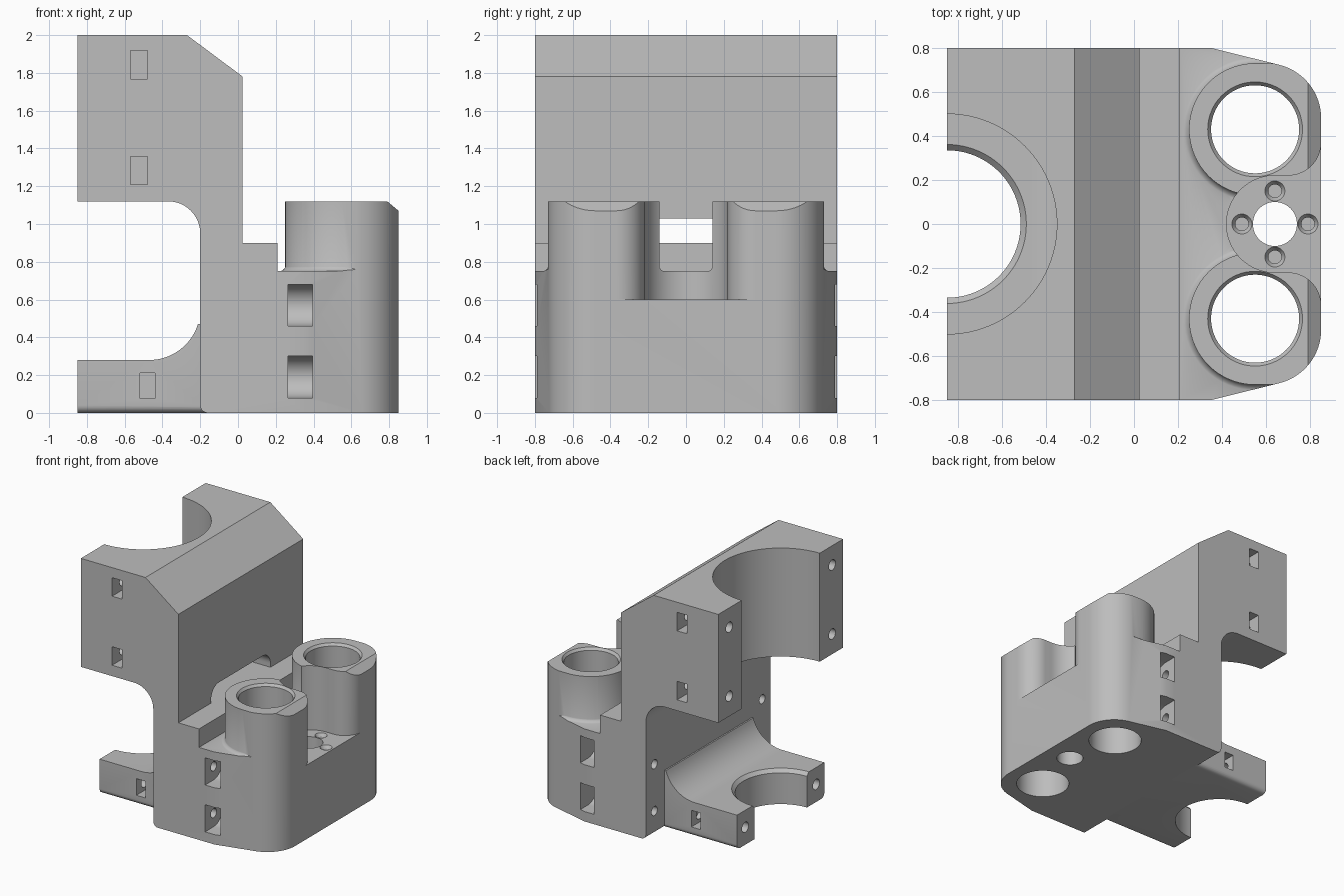
import bpy, bmesh, math
from mathutils import Vector

if "Cube" in bpy.data.objects:
    bpy.data.objects.remove(bpy.data.objects["Cube"], do_unlink=True)

grey = bpy.data.materials.new("plain grey")
grey.use_nodes = True
grey.diffuse_color = (0.51, 0.51, 0.51, 1)
grey.node_tree.nodes["Principled BSDF"].inputs["Base Color"].default_value = (0.51, 0.51, 0.51, 1)

# Axis mapping: profile (u, v) and extrusion depth w
AXES = {"x": lambda u, v, w: (w, u, v),
        "y": lambda u, v, w: (u, w, v),
        "z": lambda u, v, w: (u, v, w)}


def arc(cx, cy, r, a0, a1, n=16):
    return [(cx + r * math.cos(math.radians(a0 + (a1 - a0) * i / n)),
             cy + r * math.sin(math.radians(a0 + (a1 - a0) * i / n))) for i in range(n + 1)]


def finish(name, bm):
    bmesh.ops.recalc_face_normals(bm, faces=bm.faces)
    me = bpy.data.meshes.new(name)
    bm.to_mesh(me)
    bm.free()
    me.materials.append(grey)
    ob = bpy.data.objects.new(name, me)
    bpy.context.scene.collection.objects.link(ob)
    return ob


def prism(name, pts, axis, lo, hi, bevel=None):
    bm = bmesh.new()
    place = AXES[axis]
    face = bm.faces.new([bm.verts.new(place(u, v, lo)) for u, v in pts])
    ext = bmesh.ops.extrude_face_region(bm, geom=[face])
    shift = Vector(place(0, 0, hi - lo))
    bmesh.ops.translate(bm, vec=shift, verts=[g for g in ext["geom"] if isinstance(g, bmesh.types.BMVert)])
    # The extruded cap leaves the first face in place, so both ends are closed
    bmesh.ops.recalc_face_normals(bm, faces=bm.faces)
    if bevel:
        edges = [e for e in bm.edges if all(abs(v.co.z) < 1e-5 for v in e.verts)
                 and abs(e.verts[0].co.y - e.verts[1].co.y) < 1e-5]
        bmesh.ops.bevel(bm, geom=edges, offset=bevel, segments=5, profile=0.5, affect="EDGES")
    return finish(name, bm)


def box(name, x, y, z):
    return prism(name, [(x[0], y[0]), (x[1], y[0]), (x[1], y[1]), (x[0], y[1])], "z", *z)


def rod(name, u, v, r, axis, lo, hi, n=32):
    return prism(name, arc(u, v, r, 0, 360, n)[:-1], axis, lo, hi)


def lathe(name, x, y, profile, n=64):
    # Closed turned solid from (radius, z) pairs
    bm = bmesh.new()
    rings = [[bm.verts.new((u, v, z)) for u, v in arc(x, y, r, 0, 360, n)[:-1]] for r, z in profile]
    for a, b in zip(rings, rings[1:]):
        for i in range(n):
            j = (i + 1) % n
            bm.faces.new((a[i], a[j], b[j], b[i]))
    bm.faces.new(rings[0])
    bm.faces.new(rings[-1])
    return finish(name, bm)


def combine(target, tool, op):
    mod = target.modifiers.new("join", "BOOLEAN")
    mod.operation, mod.solver, mod.object = op, "EXACT", tool
    bpy.context.view_layer.objects.active = target
    bpy.ops.object.modifier_apply(modifier=mod.name)
    bpy.data.objects.remove(tool, do_unlink=True)


def mirror_y(pts):
    return pts + [(x, -y) for x, y in reversed(pts)]


# Side silhouette: upper clamp, wall, rear step and chamfered tower tops
side = [(-0.85, 1.12), (-0.85, 2), (-0.27, 2), (0.025, 1.78), (0.025, 0.9), (0.23, 0.9),
        (0.23, 1.12), (0.79, 1.12), (0.91, 1.02), (0.91, 0)]
side += arc(-0.16, 0.04, 0.04, 270, 180, 6) + arc(-0.37, 0.95, 0.17, 0, 90)
bracket = prism("clamp_bracket", side, "y", -0.9, 0.9)

# Plan outline with tapered sides and rounded corners
outline = mirror_y([(-1, 0.8), (0.35, 0.8), (0.655, 0.724)] + arc(0.60, 0.48, 0.25, 75, 0, 20))
combine(bracket, prism("plan_limit", outline, "z", -0.2, 2.2), "INTERSECT")

# Everything above the base deck is trimmed to the step and the two bearing towers
step = [(-1.1, -0.3), (1.1, -0.3), (1.1, 0.75), (0.21, 0.75), (0.21, 2.3), (-1.1, 2.3)]
keep = prism("deck_limit", step, "y", -1, 1)
for s in (-1, 1):
    tower = arc(0.55, 0.43, 0.30, 90, 290, 40) + [(1.05, 0.148), (1.05, 0.73)]
    combine(keep, prism("tower", [(x, s * y) for x, y in tower], "z", 0.5, 1.3), "UNION")
    # Filleted foot around the tower
    foot = [(0.337, 0.70)] + arc(0.337, 0.788, 0.04, 270, 180, 6) + [(0.29, 0.80)]
    combine(keep, lathe("tower_foot", 0.55, s * 0.43, foot), "UNION")
combine(bracket, keep, "INTERSECT")

# Lower clamp arm with a filleted root
arm = [(-0.1, 0), (-0.85, 0), (-0.85, 0.28)] + arc(-0.47, 0.55, 0.27, 270, 343) + [(-0.1, 0.47)]
combine(bracket, prism("lower_arm", arm, "y", -0.56, 0.56, bevel=0.04), "UNION")

cuts = []
# Motor pocket between the towers
pocket = mirror_y([(0.95, 0.37)] + arc(0.70, 0.37, 0.15, 0, -90) + arc(0.64, 0, 0.22, 90, 176, 24))
cuts.append(prism("pocket_cut", pocket, "z", 0.6, 1.4))
cuts.append(rod("shaft_hole", 0.64, 0, 0.10, "z", -0.1, 0.8, 48))
for k in range(4):
    a = k * math.pi / 2
    x, y = 0.64 + 0.15 * math.cos(a), 0.15 * math.sin(a)
    sink = [(0.03, 0.4), (0.03, 0.575), (0.046, 0.601), (0.046, 0.65)]
    cuts.append(lathe("screw_hole", x, y, sink, 32))

# Clamp openings and the window through the wall
cuts.append(rod("upper_clamp_cut", -0.85, 0, 0.50, "z", 1.0, 2.1, 96))
lower = [(0.335, -0.1), (0.335, 0.253), (0.362, 0.281), (0.362, 0.6)]
cuts.append(lathe("lower_clamp_cut", -0.85, 0, lower, 96))
window = [(-0.38, 0.9), (0.38, 0.9)] + arc(0.28, 0.93, 0.10, 0, 90, 10) + arc(-0.28, 0.93, 0.10, 90, 180, 10)
cuts.append(prism("window_cut", window, "x", -0.3, 0.1))

for s in (-1, 1):
    # Bearing bores with a chamfered mouth
    bore = [(0.20, -0.1), (0.20, 1.10), (0.216, 1.121), (0.216, 1.2)]
    cuts.append(lathe("bore", 0.55, s * 0.43, bore))
    # Base nut slots with rounded ends and their bolt holes
    for z in (0.19, 0.57):
        slot = [(s * 0.9, z + 0.11), (s * 0.9, z - 0.11)]
        slot += [(s * y, w) for y, w in arc(0.69, z, 0.11, 270, 90)]
        cuts.append(prism("base_slot", slot, "x", 0.265, 0.395))
        cuts.append(rod("base_bolt_hole", s * 0.69, z, 0.037, "x", -0.3, 0.3))
    # Upper clamp nut slots and bolt holes
    for z in (1.283, 1.843):
        cuts.append(box("upper_slot", (-0.57, -0.48), sorted((s * 0.58, s * 0.9)), (z - 0.075, z + 0.075)))
        cuts.append(rod("upper_bolt_hole", s * 0.66, z, 0.042, "x", -0.9, -0.42))
    # Lower arm nut slot and bolt hole
    cuts.append(box("arm_slot", (-0.52, -0.44), sorted((s * 0.39, s * 0.7)), (0.075, 0.21)))
    cuts.append(rod("arm_bolt_hole", s * 0.455, 0.142, 0.042, "x", -0.9, -0.40))

for cutter in cuts:
    combine(bracket, cutter, "DIFFERENCE")

# Smooth curved walls, crisp edges
bpy.ops.object.select_all(action="DESELECT")
bracket.select_set(True)
bpy.context.view_layer.objects.active = bracket
bpy.ops.object.shade_smooth_by_angle(angle=math.radians(25))
